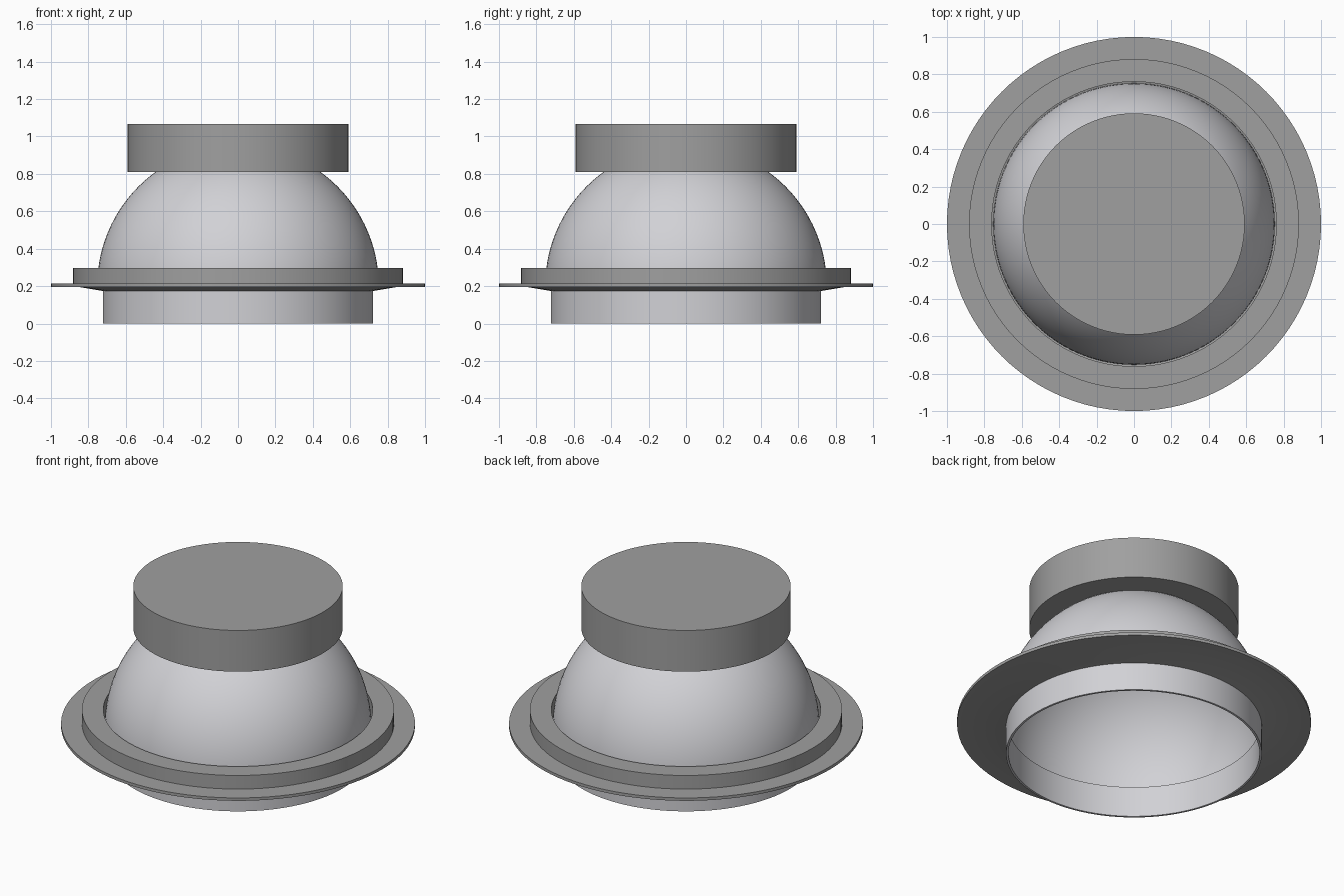
import bpy
import bmesh
from math import sin, cos, pi, radians
from mathutils import Matrix

cube = bpy.data.objects.get("Cube")
if cube:
    bpy.data.objects.remove(cube, do_unlink=True)

SEGMENTS = 96


def make_material(name, rgb):
    mat = bpy.data.materials.new(name)
    mat.use_nodes = True
    colour = (*rgb, 1)
    mat.diffuse_color = colour
    mat.node_tree.nodes["Principled BSDF"].inputs["Base Color"].default_value = colour
    return mat


def lathe(name, profile, mat):
    """Revolve a closed (radius, height) profile round the z axis."""
    bm = bmesh.new()
    verts = [bm.verts.new((r, 0, z)) for r, z in profile]
    edges = []
    for a, b in zip(verts, verts[1:] + verts[:1]):
        # an edge lying on the axis would sweep no surface
        if a.co.x > 0 or b.co.x > 0:
            edges.append(bm.edges.new((a, b)))
    bmesh.ops.spin(bm, geom=verts + edges, cent=(0, 0, 0), axis=(0, 0, 1),
                   angle=2 * pi, steps=SEGMENTS, use_merge=False)
    bmesh.ops.remove_doubles(bm, verts=bm.verts, dist=0.0001)
    bmesh.ops.recalc_face_normals(bm, faces=bm.faces)
    mesh = bpy.data.meshes.new(name)
    bm.to_mesh(mesh)
    bm.free()
    mesh.materials.append(mat)
    obj = bpy.data.objects.new(name, mesh)
    bpy.context.collection.objects.link(obj)
    bpy.ops.object.select_all(action="DESELECT")
    obj.select_set(True)
    bpy.context.view_layer.objects.active = obj
    bpy.ops.object.shade_smooth_by_angle(angle=radians(30))
    return obj


def arc(radius, centre_z, steps=28):
    """Quarter circle from the equator to the crown."""
    points = [(radius * cos(pi / 2 * i / steps), centre_z + radius * sin(pi / 2 * i / steps))
              for i in range(steps)]
    return points + [(0, centre_z + radius)]


pale = make_material("pale metal", (0.64, 0.64, 0.67))
grey = make_material("mid grey", (0.35, 0.35, 0.35))

# Hollow reflector dome with its lower collar, one thin-walled shell
outer = [(0.723, 0), (0.723, 0.19)] + arc(0.753, 0.2)
inner = [(0.71, 0), (0.71, 0.19)] + arc(0.738, 0.2)
lathe("reflector_dome", outer + inner[::-1], pale)

# Flange plate, raised ring and sloping underside
lathe("mounting_flange", [
    (0.723, 0.174), (0.85, 0.195), (1.0, 0.195), (1.0, 0.213),
    (0.882, 0.213), (0.882, 0.298), (0.761, 0.298), (0.761, 0.2),
    (0.723, 0.19)], grey)

# Round cap seated over the crown of the dome
lathe("top_cap", [
    (0.43, 0.81), (0.592, 0.81), (0.592, 1.067), (0, 1.067),
    (0, 0.98), (0.43, 0.98)], grey)
